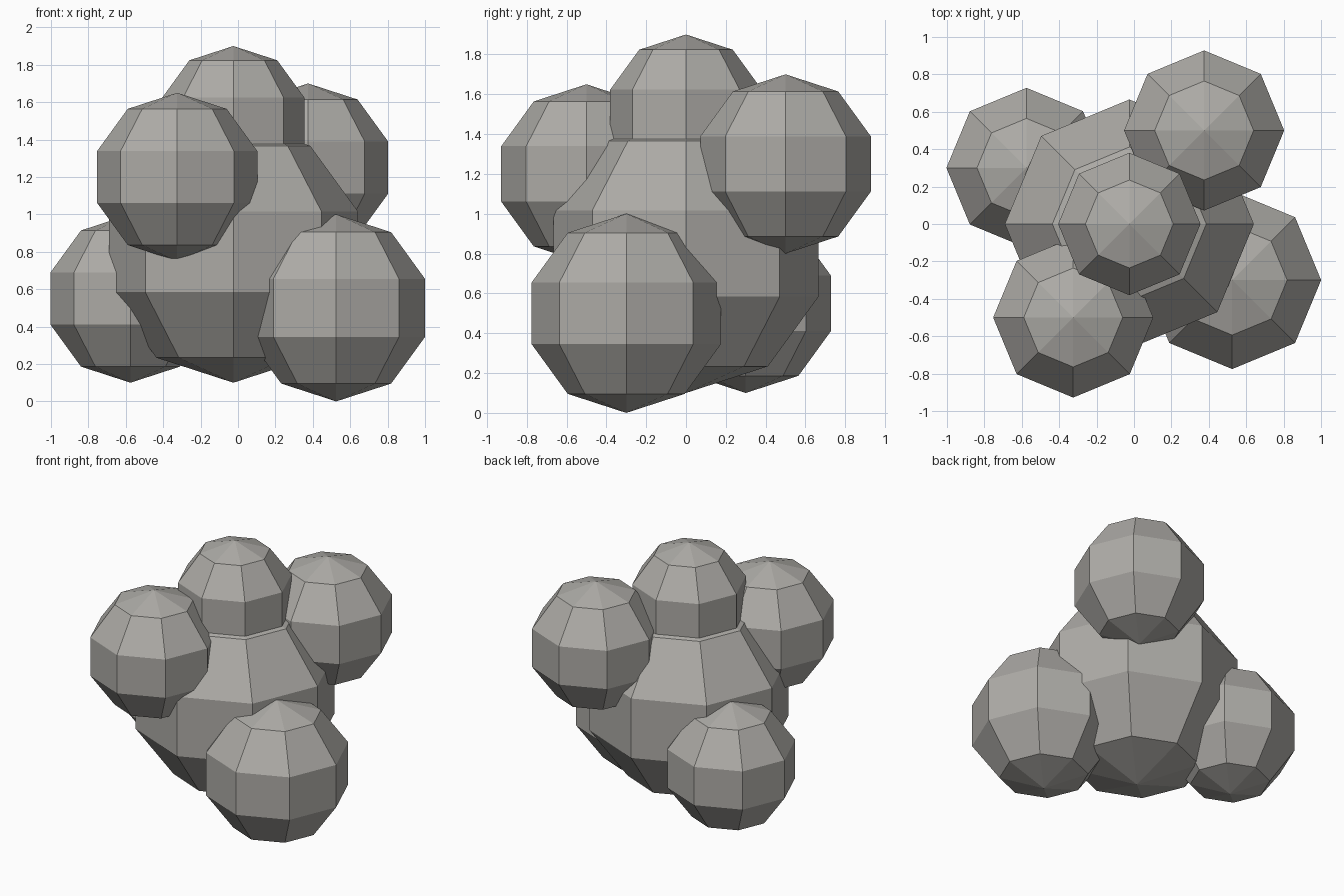
import bpy

# Remove the default cube if it exists
cube = bpy.data.objects.get("Cube")
if cube:
    bpy.data.objects.remove(cube, do_unlink=True)

# Single warm grey material
GREY = (0.42, 0.41, 0.385, 1.0)
stone = bpy.data.materials.new("warm_grey")
stone.use_nodes = True
stone.diffuse_color = GREY
stone.node_tree.nodes["Principled BSDF"].inputs["Base Color"].default_value = GREY


def faceted_ball(name, centre, radius):
    """Flat-shaded ball with eight sides and five bands."""
    bpy.ops.mesh.primitive_uv_sphere_add(
        segments=8, ring_count=5, radius=radius, location=centre)
    ball = bpy.context.object
    ball.name = name
    ball.data.materials.append(stone)
    bpy.ops.object.shade_flat()
    return ball


# Large core with a smaller ball stacked on top
faceted_ball("core", (-0.025, 0, 0.8), 0.7)
faceted_ball("top_lobe", (-0.025, 0, 1.5), 0.4)

# Lower lobes
faceted_ball("lower_front_left_lobe", (0.525, -0.3, 0.5), 0.5)
faceted_ball("lower_back_right_lobe", (-0.575, 0.3, 0.55), 0.45)

# Upper lobes
faceted_ball("upper_front_right_lobe", (-0.325, -0.5, 1.2), 0.45)
faceted_ball("upper_back_left_lobe", (0.375, 0.5, 1.25), 0.45)
